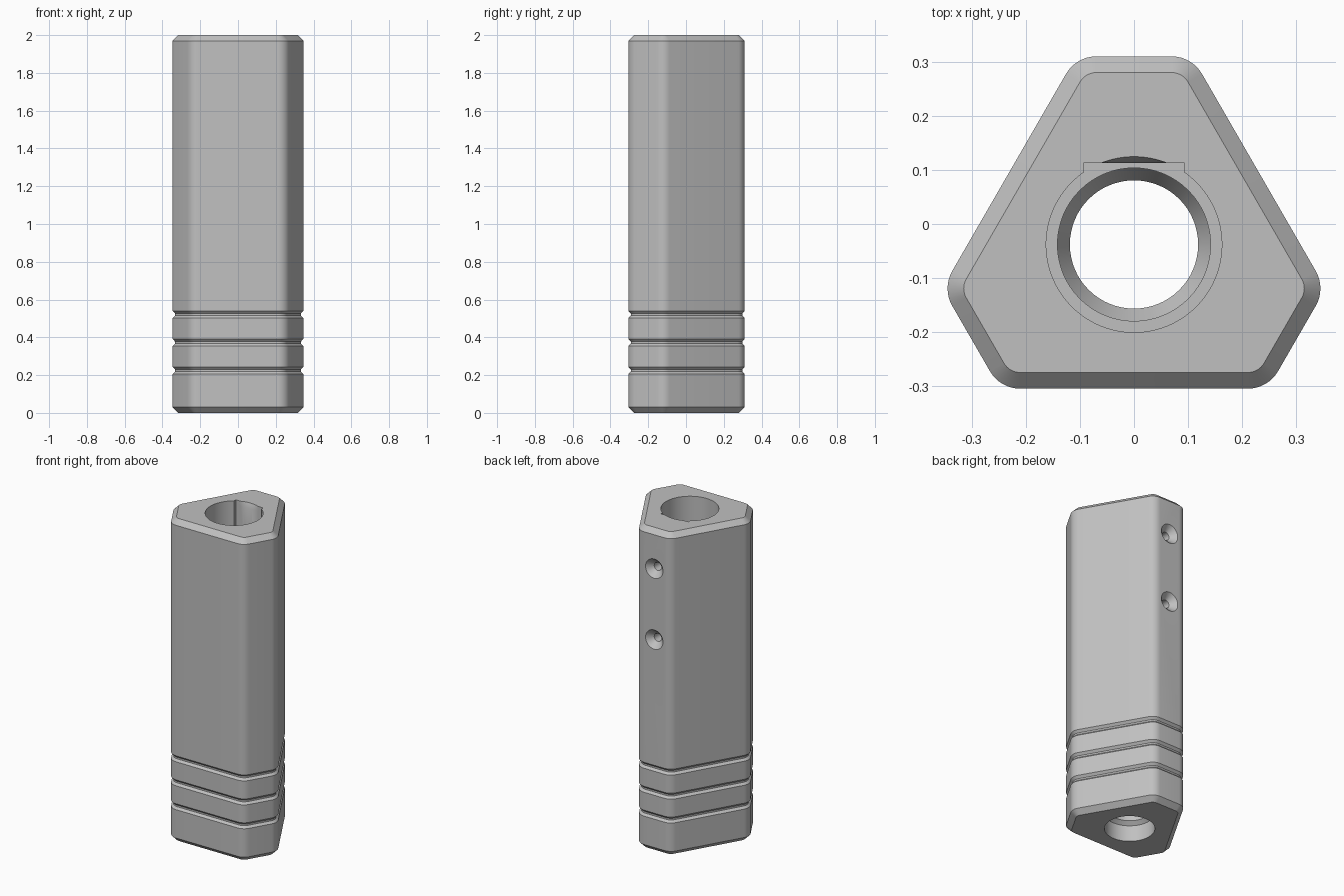
import bpy
import bmesh
from math import sin, cos, pi, radians, sqrt

if "Cube" in bpy.data.objects:
    bpy.data.objects.remove(bpy.data.objects["Cube"])

CY = -0.038          # y of the bore axis
BORE = 0.163         # upper bore radius
SLOT_X, FLAT_Y = 0.094, 0.151   # clip slot half width and flat, from the axis

gray = bpy.data.materials.new("satin_gray")
gray.use_nodes = True
gray.diffuse_color = (0.53, 0.53, 0.53, 1)
gray.node_tree.nodes["Principled BSDF"].inputs["Base Color"].default_value = gray.diffuse_color


def loft(name, rings):
    """Closed solid through rings of equal point count."""
    bm = bmesh.new()
    rows = [[bm.verts.new(p) for p in ring] for ring in rings]
    n = len(rows[0])
    for a, b in zip(rows, rows[1:]):
        for i in range(n):
            j = (i + 1) % n
            bm.faces.new((a[i], a[j], b[j], b[i]))
    bm.faces.new(rows[0][::-1])
    bm.faces.new(rows[-1])
    bmesh.ops.recalc_face_normals(bm, faces=bm.faces)
    mesh = bpy.data.meshes.new(name)
    bm.to_mesh(mesh)
    bm.free()
    mesh.materials.append(gray)
    obj = bpy.data.objects.new(name, mesh)
    bpy.context.collection.objects.link(obj)
    return obj


def outline(inset, z, steps=8):
    """Rounded triangle with cut corners, pulled in by inset."""
    short, long, r = 0.349 - inset, 0.2675 - inset, 0.065 - inset
    half = (long - short * 0.5) / cos(pi / 6)
    pts = []
    for k in range(3):
        turn = radians(120 * k)
        for side in (1, -1):
            # fillet centre near each end of the short side
            cx, cy = side * (half - r * 0.5774), short - r
            mid = 60 if side == 1 else 120
            for s in range(steps + 1):
                a = radians(mid - 30 + 60 * s / steps)
                x, y = cx + r * cos(a), cy + r * sin(a)
                pts.append((x * cos(turn) - y * sin(turn),
                            x * sin(turn) + y * cos(turn) + CY, z))
    return pts


def circle(r, z, n=64):
    return [(r * cos(2 * pi * i / n), r * sin(2 * pi * i / n) + CY, z) for i in range(n)]


# Body: chamfered ends and three grip grooves
profile = [(0.03, 0), (0, 0.03)]
for top in (0.243, 0.391, 0.54):
    profile += [(0, top - 0.037), (0.013, top - 0.024), (0.013, top - 0.014), (0, top)]
profile += [(0, 1.97), (0.03, 2)]
body = loft("handle_body", [outline(i, z) for i, z in profile])

cutters = []

# Lower bore with a narrowed throat
throat = [(0.142, -0.05), (0.142, 0.1), (0.119, 0.12), (0.119, 0.16), (0.142, 0.2), (0.142, 0.4)]
cutters.append(loft("lower_bore_cutter", [circle(r, z) for r, z in throat]))

# Upper bore with a flat clip slot at the back
edge_y = sqrt(BORE ** 2 - SLOT_X ** 2)
section = []
for x, y, _ in circle(BORE, 0, 96):
    if y - CY > 0 and abs(x) < SLOT_X:
        continue
    section.append((x, y - CY))
first = next(i for i, p in enumerate(section) if p[0] <= -SLOT_X)
section[first:first] = [(SLOT_X, edge_y), (SLOT_X, FLAT_Y), (-SLOT_X, FLAT_Y), (-SLOT_X, edge_y)]
cutters.append(loft("upper_bore_cutter", [[(x, y + CY, z) for x, y in section] for z in (0.3, 2.1)]))

# Sloped relief above the slot flat
w = sqrt(BORE ** 2 - FLAT_Y ** 2)
xs = [w * (1 - i / 8) for i in range(17)]
arc = [(x, sqrt(BORE ** 2 - x * x)) for x in xs]
inner = [(-w, 0.11), (w, 0.11)]
low = [(x, FLAT_Y) for x in xs] + inner
rings = [(low, 1.97), (arc + inner, 2.0), (arc + inner, 2.05)]
cutters.append(loft("relief_cutter", [[(x, y + CY, z) for x, y in p] for p, z in rings]))

# Two countersunk screw holes through the back face
screw = [(0.06, 0.35), (0.06, 0.311), (0.025, 0.276), (0.025, 0.05)]
for z0 in (1.32, 1.76):
    cutters.append(loft("screw_hole_cutter", [
        [(r * cos(2 * pi * i / 32), y, z0 + r * sin(2 * pi * i / 32)) for i in range(32)]
        for r, y in screw]))

for cutter in cutters:
    cutter.hide_render = True
    mod = body.modifiers.new(cutter.name, "BOOLEAN")
    mod.operation = "DIFFERENCE"
    mod.solver = "EXACT"
    mod.object = cutter

# Bake the cuts and drop the cutters
bpy.context.view_layer.update()
depsgraph = bpy.context.evaluated_depsgraph_get()
baked = bpy.data.meshes.new_from_object(body.evaluated_get(depsgraph))
body.modifiers.clear()
body.data = baked
for cutter in cutters:
    bpy.data.objects.remove(cutter)

bpy.ops.object.select_all(action="DESELECT")
body.select_set(True)
bpy.context.view_layer.objects.active = body
bpy.ops.object.shade_smooth_by_angle(angle=radians(25))
